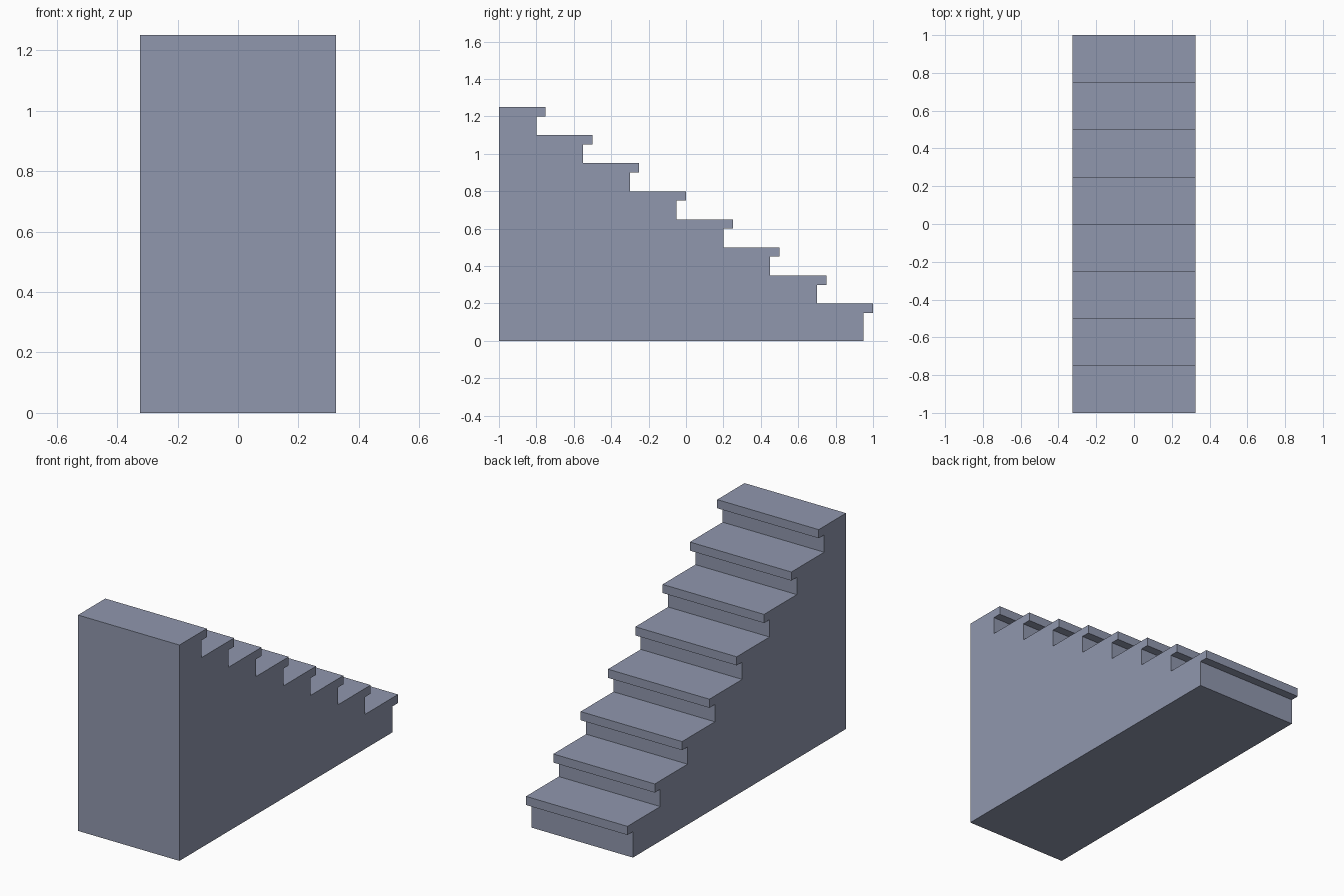
import bpy, bmesh

if "Cube" in bpy.data.objects:
    bpy.data.objects.remove(bpy.data.objects["Cube"])

STEPS, RUN, RISE = 8, 0.25, 0.15
WIDTH, NOSE, SLAB = 0.65, 0.05, 0.05

# One flat blue-grey colour
mat = bpy.data.materials.new("blue_grey")
mat.diffuse_color = (0.28, 0.31, 0.42, 1.0)
mat.use_nodes = True
mat.node_tree.nodes["Principled BSDF"].inputs["Base Color"].default_value = mat.diffuse_color

# Side profile (y, z): back edge, then riser and overhanging tread per step
profile = [(-1.0, 0.0), (0.95, 0.0)]
for i in range(STEPS):
    nose_y = 1.0 - RUN * i
    top_z = 0.2 + RISE * i
    riser_y = nose_y - NOSE
    if i:
        profile.append((riser_y, top_z - RISE))
    profile += [(riser_y, top_z - SLAB), (nose_y, top_z - SLAB), (nose_y, top_z)]
profile.append((-1.0, 1.25))

# Extrude the profile across the width into one solid staircase
bm = bmesh.new()
side = bm.faces.new([bm.verts.new((-WIDTH / 2, y, z)) for y, z in profile])
ext = bmesh.ops.extrude_face_region(bm, geom=[side], use_keep_orig=True)
moved = [g for g in ext["geom"] if isinstance(g, bmesh.types.BMVert)]
bmesh.ops.translate(bm, verts=moved, vec=(WIDTH, 0, 0))
bmesh.ops.recalc_face_normals(bm, faces=bm.faces)

mesh = bpy.data.meshes.new("staircase")
bm.to_mesh(mesh)
bm.free()
mesh.materials.append(mat)
bpy.context.collection.objects.link(bpy.data.objects.new("staircase", mesh))
